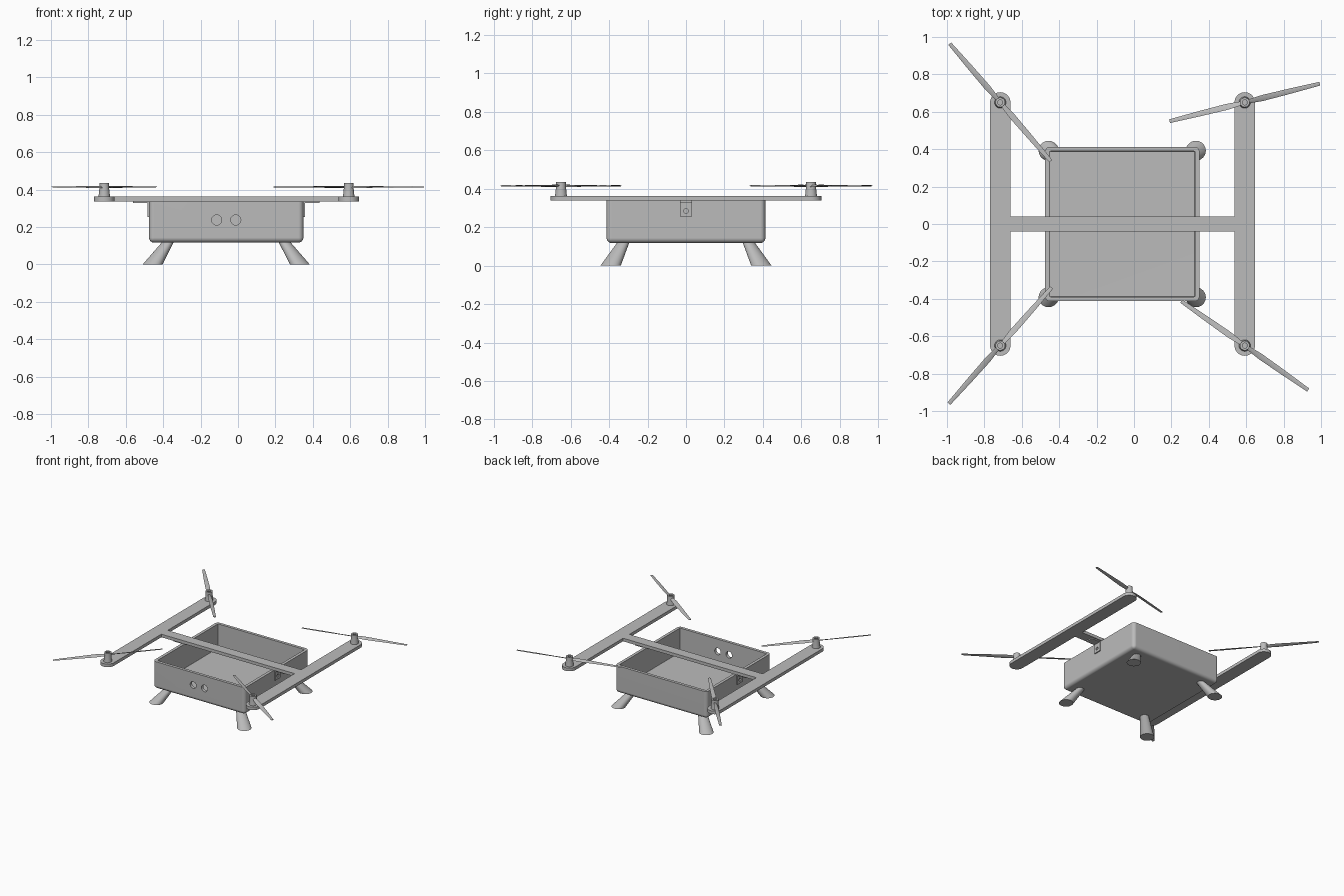
import bpy, bmesh, math
from mathutils import Vector, Matrix

cube = bpy.data.objects.get("Cube")
if cube:
    bpy.data.objects.remove(cube, do_unlink=True)

grey = bpy.data.materials.new("plain grey")
grey.use_nodes = True
grey.diffuse_color = (0.5, 0.5, 0.5, 1)
grey.node_tree.nodes["Principled BSDF"].inputs["Base Color"].default_value = (0.5, 0.5, 0.5, 1)

BODY_X = -0.063
BODY_HALF = 0.413
DECK = 0.338          # underside of the frame
TOP = 0.363           # top of the frame
ARM_X = (-0.715, 0.592)
MOTOR_Y = 0.65


def finish(name, bm, smooth=True):
    bmesh.ops.recalc_face_normals(bm, faces=bm.faces)
    mesh = bpy.data.meshes.new(name)
    bm.to_mesh(mesh)
    bm.free()
    ob = bpy.data.objects.new(name, mesh)
    bpy.context.collection.objects.link(ob)
    mesh.materials.append(grey)
    select(ob)
    if smooth:
        bpy.ops.object.shade_smooth_by_angle(angle=math.radians(35))
    return ob


def select(ob):
    bpy.ops.object.select_all(action='DESELECT')
    ob.select_set(True)
    bpy.context.view_layer.objects.active = ob


def add_box(bm, lo, hi):
    lo, hi = Vector(lo), Vector(hi)
    size = Matrix.Diagonal((*(hi - lo), 1))
    return bmesh.ops.create_cube(bm, size=1, matrix=Matrix.Translation((lo + hi) / 2) @ size)


def drill(ob, points, radius, depth, turn):
    """Cut round holes, then remove the cutter."""
    bm = bmesh.new()
    for p in points:
        bmesh.ops.create_cone(bm, cap_ends=True, segments=32, radius1=radius, radius2=radius,
                              depth=depth, matrix=Matrix.Translation(p) @ turn)
    cutter = finish("hole_cutter", bm, False)
    cutter.hide_render = True
    mod = ob.modifiers.new("holes", 'BOOLEAN')
    mod.object, mod.operation, mod.solver = cutter, 'DIFFERENCE', 'EXACT'
    select(ob)
    bpy.ops.object.modifier_apply(modifier=mod.name)
    bpy.data.objects.remove(cutter, do_unlink=True)


def loft(bm, rings):
    """Join rings of points into a closed skin with capped ends."""
    rows = [[bm.verts.new(p) for p in ring] for ring in rings]
    n = len(rows[0])
    for a, b in zip(rows, rows[1:]):
        for i in range(n):
            bm.faces.new((a[i], a[(i + 1) % n], b[(i + 1) % n], b[i]))
    bm.faces.new(rows[0][::-1])
    bm.faces.new(rows[-1])


def circle(x, y, z, r, n=32):
    return [(x + r * math.cos(math.tau * i / n), y + r * math.sin(math.tau * i / n), z)
            for i in range(n)]


# Open tray body with rounded sides and floor
bm = bmesh.new()
add_box(bm, (BODY_X - BODY_HALF, -BODY_HALF, 0.117), (BODY_X + BODY_HALF, BODY_HALF, DECK))
lid = max(bm.faces, key=lambda f: f.calc_center_median().z)
edges = [e for e in bm.edges if e not in list(lid.edges)]
bmesh.ops.delete(bm, geom=[lid], context='FACES_ONLY')
bmesh.ops.bevel(bm, geom=edges, offset=0.027, segments=4, profile=0.5, affect='EDGES')
body = finish("body_tray", bm, False)
shell = body.modifiers.new("wall", 'SOLIDIFY')
shell.thickness, shell.offset, shell.use_even_offset = 0.024, -1, True
select(body)
bpy.ops.object.modifier_apply(modifier=shell.name)
drill(body, [(BODY_X + s * 0.051, -BODY_HALF, 0.238) for s in (-1, 1)], 0.027, 0.12,
      Matrix.Rotation(math.pi / 2, 4, 'X'))
select(body)
bpy.ops.object.shade_smooth_by_angle(angle=math.radians(35))
body.modifiers.new("even shading", 'WEIGHTED_NORMAL').keep_sharp = True

# Splayed feet
for sx, side in ((-1, "right"), (1, "left")):
    for sy, end in ((-1, "front"), (1, "back")):
        bm = bmesh.new()
        loft(bm, [circle(BODY_X + sx * 0.394, sy * 0.392, 0, 0.053),
                  circle(BODY_X + sx * 0.310, sy * 0.325, 0.122, 0.031)])
        finish(f"{end}_{side}_foot", bm)

# Side arms with round ends
for x, side in zip(ARM_X, ("right", "left")):
    outline = []
    for sy in (1, -1):
        for i in range(17):
            a = math.pi * i / 16 + (0 if sy > 0 else math.pi)
            outline.append((x + 0.0545 * math.cos(a), sy * MOTOR_Y + 0.0545 * math.sin(a)))
    bm = bmesh.new()
    loft(bm, [[(px, py, z) for px, py in outline] for z in (DECK, TOP)])
    finish(f"{side}_arm", bm)

# Cross beam between the arms
bm = bmesh.new()
add_box(bm, (ARM_X[0] + 0.05, -0.041, DECK), (ARM_X[1] - 0.05, 0.041, TOP))
finish("cross_beam", bm, False)

# Angle brackets that join the tray to the beam
for s, side in ((-1, "right"), (1, "left")):
    wall = BODY_X + s * BODY_HALF
    for part, reach, low, high in (("plate", 0.009, 0.255, DECK), ("flange", 0.085, 0.329, DECK)):
        bm = bmesh.new()
        xs = sorted((wall, wall + s * reach))
        add_box(bm, (xs[0], -0.032, low), (xs[1], 0.032, high))
        ob = finish(f"{side}_bracket_{part}", bm, False)
        if part == "plate":
            drill(ob, [(wall, 0, 0.285)], 0.012, 0.05, Matrix.Rotation(math.pi / 2, 4, 'Y'))

# Motors and twisted two-blade propellers
MOTOR = ((0.031, TOP - 0.002), (0.026, 0.408), (0.026, 0.436), (0.013, 0.436), (0.013, 0.426))
# Blade stations: distance from the hub, width, pitch in degrees
BLADE = ((0, 0.018, 25), (0.05, 0.028, 25), (0.1, 0.034, 18), (0.25, 0.029, 9), (0.414, 0.020, 4))


def station(r, width, pitch, flip):
    a = math.radians(pitch) * flip
    ring = []
    for u, v in ((-1, 0), (0, 0.003), (1, 0), (0, -0.003)):
        off = u * width / 2
        ring.append((r, off * math.cos(a) - v * math.sin(a), off * math.sin(a) + v * math.cos(a)))
    return ring


ROTORS = (("back_right", 0, 1, 130.7), ("back_left", 1, 1, 14),
          ("front_right", 0, -1, 48.5), ("front_left", 1, -1, -35))
for name, k, sy, angle in ROTORS:
    x, y = ARM_X[k], sy * MOTOR_Y
    bm = bmesh.new()
    loft(bm, [circle(x, y, z, r) for r, z in MOTOR])
    finish(name + "_motor", bm)

    bm = bmesh.new()
    for half in (0, math.pi):
        start = len(bm.verts)
        loft(bm, [station(*s, k * 2 - 1) for s in BLADE])
        bm.verts.ensure_lookup_table()
        bmesh.ops.rotate(bm, verts=bm.verts[start:], cent=(0, 0, 0),
                         matrix=Matrix.Rotation(half, 3, 'Z'))
    prop = finish(name + "_propeller", bm)
    prop.location = (x, y, 0.415)
    prop.rotation_euler.z = math.radians(angle)
